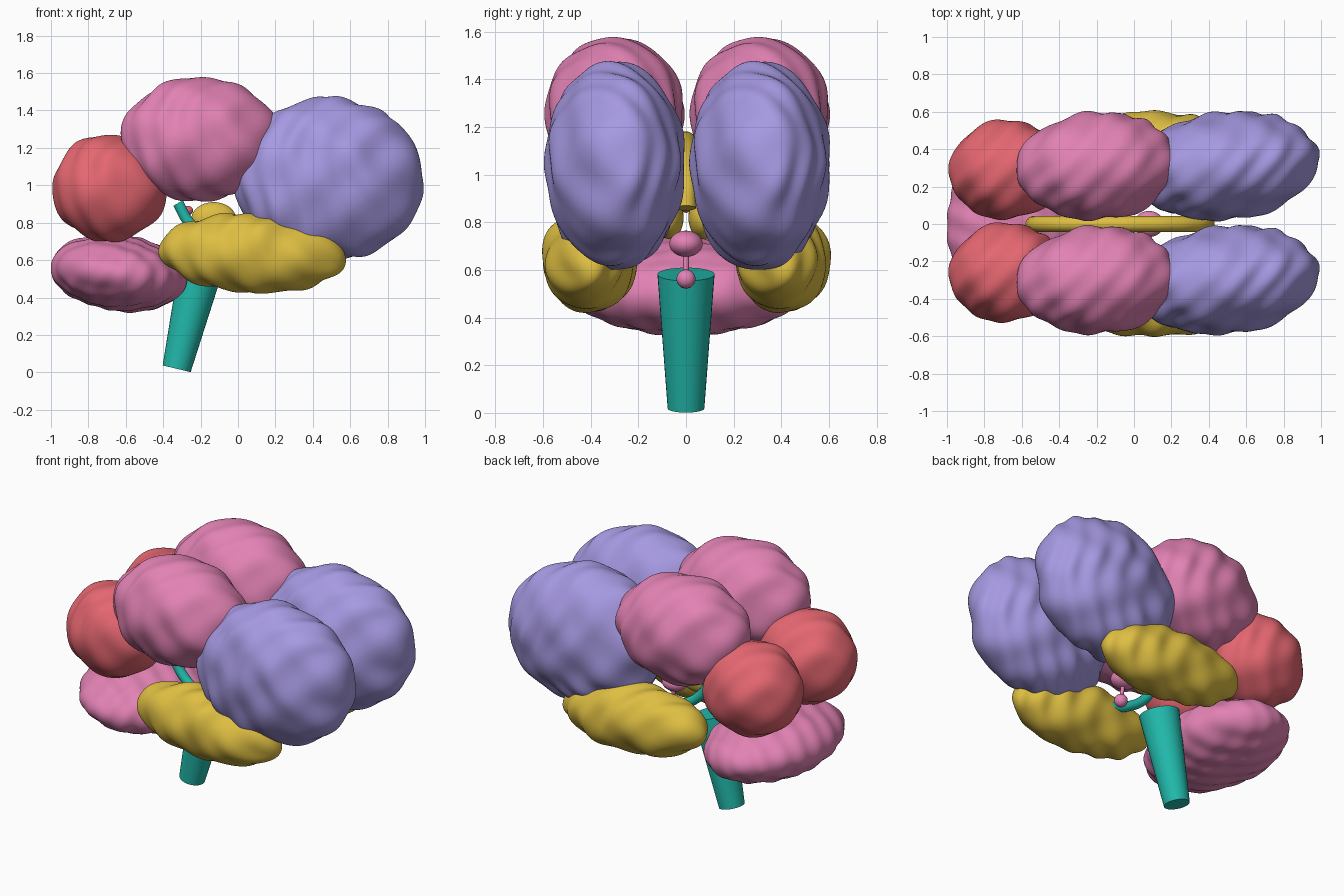
import bpy, bmesh, math
from mathutils import Matrix, Vector

if "Cube" in bpy.data.objects:
    bpy.data.objects.remove(bpy.data.objects["Cube"])


def material(name, rgb):
    m = bpy.data.materials.new(name)
    lin = [((c / 255 + 0.055) / 1.055) ** 2.4 for c in rgb]
    m.diffuse_color = (*lin, 1)
    m.use_nodes = True
    m.node_tree.nodes["Principled BSDF"].inputs["Base Color"].default_value = m.diffuse_color
    return m


PURPLE = material("lavender", (166, 153, 226))
PINK = material("pink", (226, 130, 180))
YELLOW = material("mustard", (222, 190, 66))
RED = material("coral red", (228, 102, 112))
TEAL = material("teal", (34, 186, 172))


def finish(name, bm, mat, angle=60):
    me = bpy.data.meshes.new(name)
    bm.to_mesh(me)
    bm.free()
    ob = bpy.data.objects.new(name, me)
    bpy.context.collection.objects.link(ob)
    me.materials.append(mat)
    bpy.context.view_layer.objects.active = ob
    ob.select_set(True)
    bpy.ops.object.shade_smooth_by_angle(angle=math.radians(angle))
    ob.select_set(False)
    return ob


def folds(p):
    """Diagonal ridges broken up by softer bumps."""
    ridge = math.sin(32 * p.x - 34 * p.y + 1.5 * math.sin(9 * p.z))
    bumps = math.sin(19 * p.z + 5 * p.y) * math.cos(17 * p.x + 4 * p.y)
    return (0.4 * ridge * (0.7 + 0.3 * math.sin(14 * p.z + 6 * p.x)) + 0.45 * bumps
            + 0.2 * math.sin(11 * p.x + 8 * p.z))


def fine_folds(p):
    """Narrow ridges with a gentle large wave."""
    return (0.35 * math.sin(44 * p.y + 20 * p.x) + 0.2 * math.sin(55 * p.x - 18 * p.z)
            + 0.3 * math.sin(16 * p.x - 14 * p.y))


def ellipsoid(name, mat, centre, size, amount=0.0, wave=folds, pitch=0, yaw=0, detail=6):
    bm = bmesh.new()
    bmesh.ops.create_icosphere(bm, subdivisions=detail, radius=1)
    turn = Matrix.Rotation(math.radians(yaw), 3, 'Z') @ Matrix.Rotation(math.radians(pitch), 3, 'Y')
    for v in bm.verts:
        n = Vector([c / s for c, s in zip(v.co, size)]).normalized()
        p = Vector([c * s for c, s in zip(v.co, size)])
        if amount:
            p += n * amount * wave(p)
        v.co = turn @ p + Vector(centre)
    return finish(name, bm, mat)


def cone(name, mat, start, end, r1, r2, sides=32):
    a, b = Vector(start), Vector(end)
    bm = bmesh.new()
    bmesh.ops.create_cone(bm, cap_ends=True, segments=sides, radius1=r1, radius2=r2,
                          depth=(b - a).length)
    rot = (b - a).to_track_quat('Z', 'Y').to_matrix().to_4x4()
    bmesh.ops.transform(bm, matrix=Matrix.Translation((a + b) / 2) @ rot, verts=bm.verts)
    return finish(name, bm, mat, 40)


def tube(name, mat, points, radius):
    cu = bpy.data.curves.new(name, 'CURVE')
    cu.dimensions = '3D'
    cu.bevel_depth = radius
    cu.bevel_resolution = 5
    cu.use_fill_caps = True
    sp = cu.splines.new('BEZIER')
    sp.bezier_points.add(len(points) - 1)
    for bp, p in zip(sp.bezier_points, points):
        bp.co = p
        bp.handle_left_type = bp.handle_right_type = 'AUTO'
    ob = bpy.data.objects.new(name, cu)
    bpy.context.collection.objects.link(ob)
    cu.materials.append(mat)
    return ob


# paired parts, one set for each hemisphere
for side, s in (("right", -1), ("left", 1)):
    ellipsoid(f"frontal_lobe_{side}", PURPLE, (0.49, s * 0.305 + 0.005, 1.035),
              (0.505, 0.286, 0.435), 0.02, yaw=6)
    ellipsoid(f"parietal_lobe_{side}", PINK, (-0.2, s * 0.305 + 0.005, 1.245),
              (0.425, 0.287, 0.33), 0.02, yaw=4)
    ellipsoid(f"occipital_lobe_{side}", RED, (-0.685, s * 0.275 + 0.015, 0.985),
              (0.305, 0.265, 0.285), 0.017, yaw=4)
    ellipsoid(f"temporal_lobe_{side}", YELLOW, (0.08, s * 0.405, 0.635),
              (0.5, 0.195, 0.21), 0.02, pitch=3)
    ellipsoid(f"thalamus_{side}", YELLOW, (-0.13, s * 0.07, 0.82), (0.12, 0.06, 0.09), detail=4)
    ellipsoid(f"amygdala_{side}", PINK, (0.17, s * 0.255, 0.595), (0.04, 0.04, 0.04), detail=4)
    # curved inner tube
    tube(f"hippocampus_{side}", TEAL,
         [(-0.32, s * 0.21, 0.905), (-0.26, s * 0.21, 0.8), (-0.14, s * 0.22, 0.71),
          (0.0, s * 0.25, 0.665)], 0.03)

# cerebellum at the lower back
ellipsoid("cerebellum", PINK, (-0.635, 0, 0.53), (0.367, 0.495, 0.2), 0.011, fine_folds, pitch=7)

# tapered stem
cone("brainstem", TEAL, (-0.328, 0, 0.019), (-0.193, 0, 0.582), 0.077, 0.12)

# arch joining the hemispheres
tube("callosum_arch", YELLOW,
     [(-0.075 - 0.465 * math.cos(a), 0, 0.86 + 0.28 * math.sin(a))
      for a in (math.pi * i / 10 for i in range(11))], 0.042)

# central glands
ellipsoid("hypothalamus", PINK, (0.08, 0, 0.71), (0.08, 0.07, 0.055), detail=4)
cone("gland_stalk", PINK, (0.08, 0, 0.7), (0.1, 0, 0.565), 0.012, 0.012, 12)
ellipsoid("pituitary", PINK, (0.1, 0, 0.562), (0.04, 0.04, 0.04), detail=4)
ellipsoid("pineal_gland", RED, (-0.27, 0, 0.865), (0.03, 0.025, 0.025), detail=4)
